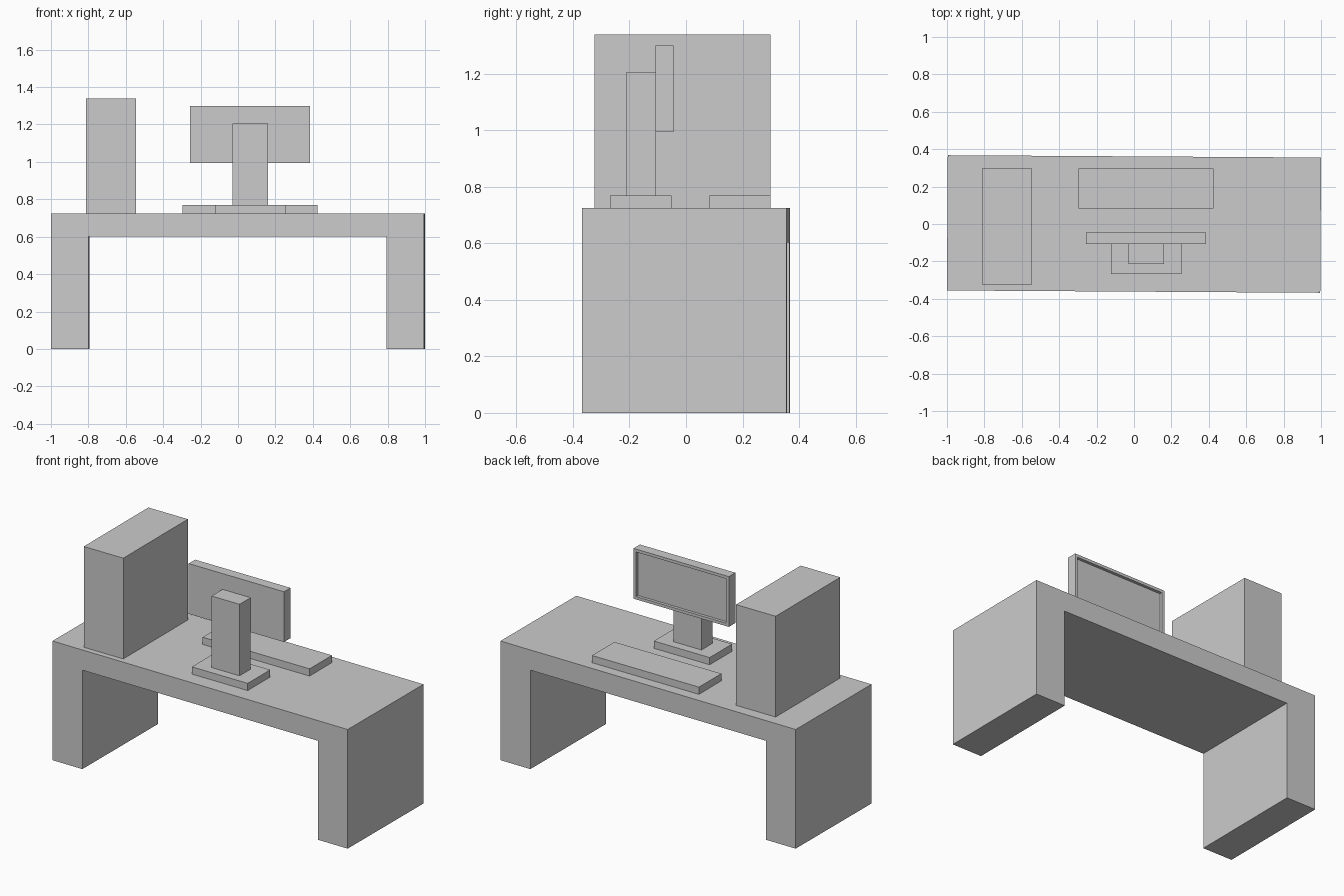
import bpy, bmesh
from mathutils import Vector, Matrix

if "Cube" in bpy.data.objects:
    bpy.data.objects.remove(bpy.data.objects["Cube"])


def add_object(name, bm):
    bmesh.ops.recalc_face_normals(bm, faces=bm.faces)
    mesh = bpy.data.meshes.new(name)
    bm.to_mesh(mesh)
    bm.free()
    obj = bpy.data.objects.new(name, mesh)
    bpy.context.collection.objects.link(obj)
    return obj


def box_mesh(x, y, z):
    bm = bmesh.new()
    bmesh.ops.create_cube(bm, size=1)
    for v in bm.verts:
        v.co = Vector((r[0] + (c + 0.5) * (r[1] - r[0]) for r, c in zip((x, y, z), v.co)))
    return bm


def box(name, x, y, z):
    return add_object(name, box_mesh(x, y, z))


TOP = 0.725

# Desk: bridge-shaped profile extruded front to back, turned very slightly
half = [(0.998, TOP), (0.998, 0), (0.796, 0), (0.796, 0.602)]
profile = half + [(-x, z) for x, z in reversed(half)]
bm = bmesh.new()
face = bm.faces.new([bm.verts.new((x, -0.3615, z)) for x, z in profile])
ext = bmesh.ops.extrude_face_region(bm, geom=[face])
new_verts = [g for g in ext["geom"] if isinstance(g, bmesh.types.BMVert)]
bmesh.ops.translate(bm, verts=new_verts, vec=(0, 0.723, 0))
bmesh.ops.rotate(bm, verts=bm.verts, cent=(0, 0, 0), matrix=Matrix.Rotation(-0.0062, 3, 'Z'))
add_object("desk", bm)

# Computer case and keyboard
box("computer_case", (-0.812, -0.546), (-0.323, 0.298), (TOP, 1.338))
box("keyboard", (-0.296, 0.424), (0.083, 0.298), (TOP, 0.769))

# Monitor stand
box("stand_base", (-0.123, 0.253), (-0.268, -0.052), (TOP, 0.769))
box("stand_neck", (-0.029, 0.160), (-0.213, -0.107), (0.769, 1.204))

# Monitor: recessed screen on the rear-facing (+y) side
bm = box_mesh((-0.257, 0.385), (-0.107, -0.045), (0.994, 1.300))
bm.normal_update()
screen = max(bm.faces, key=lambda f: f.calc_center_median().y)
bmesh.ops.inset_region(bm, faces=[screen], thickness=0.025)
ext = bmesh.ops.extrude_face_region(bm, geom=[screen])
inner = [g for g in ext["geom"] if isinstance(g, bmesh.types.BMVert)]
bmesh.ops.translate(bm, verts=inner, vec=(0, -0.018, 0))
if screen.is_valid:
    bmesh.ops.delete(bm, geom=[screen], context='FACES_ONLY')
add_object("monitor", bm)
